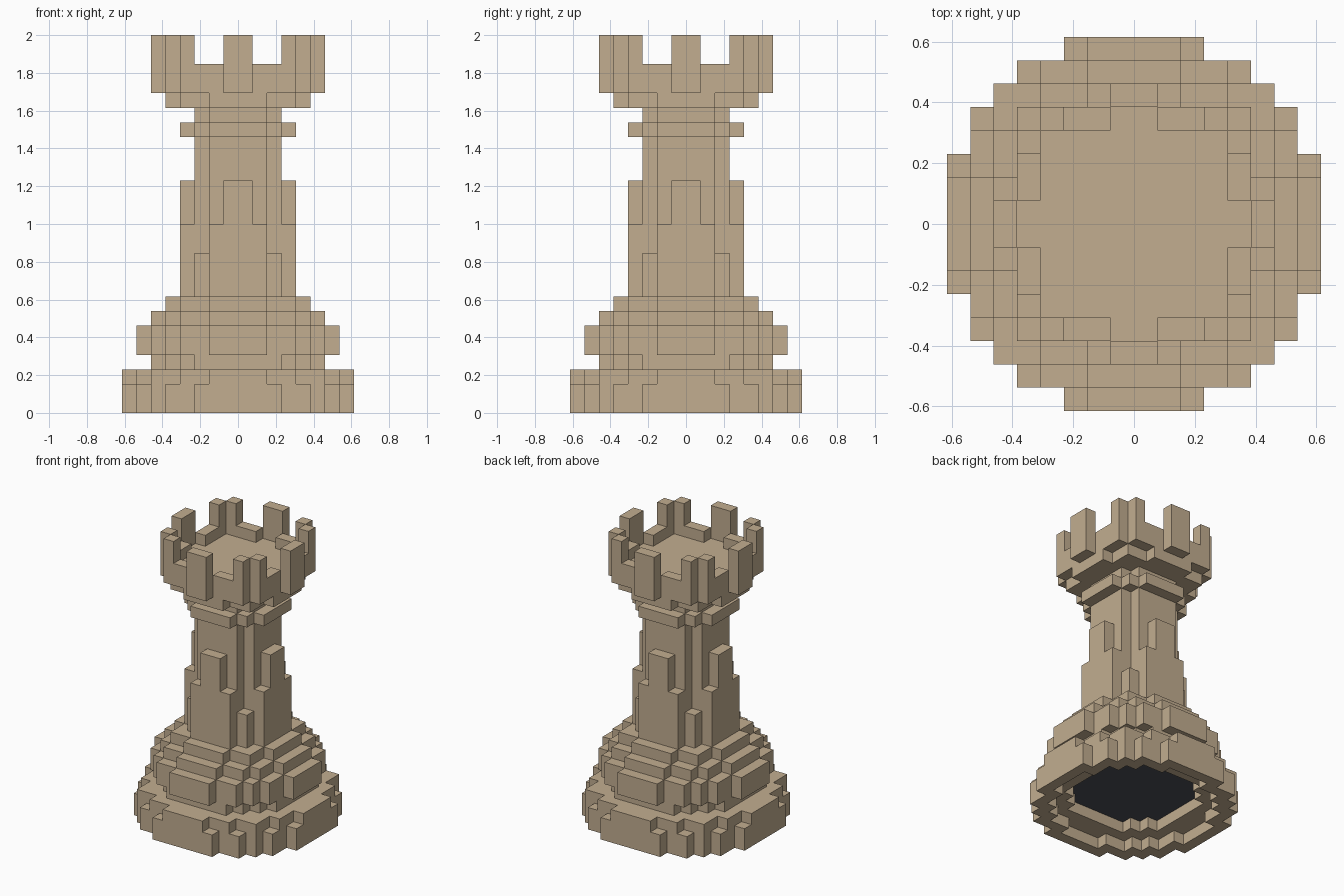
import bpy
import bmesh
from mathutils import Vector

U = 1 / 13  # size of one cube

cube = bpy.data.objects.get("Cube")
if cube:
    bpy.data.objects.remove(cube, do_unlink=True)


def make_material(name, colour):
    mat = bpy.data.materials.new(name)
    mat.use_nodes = True
    mat.diffuse_color = (*colour, 1)
    mat.node_tree.nodes["Principled BSDF"].inputs["Base Color"].default_value = (*colour, 1)
    return mat


tan = make_material("tan stone", (0.54, 0.42, 0.28))
dark = make_material("dark underside", (0.07, 0.077, 0.09))


def disc(widths):
    """Quarter disc of cells: one half width for each row outward from the centre."""
    return {(x, y) for y, w in enumerate(widths) for x in range(w)}


R3 = disc([3, 3, 2])
R4 = disc([4, 4, 3, 2])
R5 = disc([5, 5, 4, 4, 2])
R6 = disc([6, 6, 5, 5, 4, 2])
R6_WIDE = disc([6, 6, 6, 5, 4, 3])
R7 = disc([7, 7, 6, 6, 5, 4, 2])
R8_TRIM = disc([8, 8, 7, 7, 6, 6, 4, 2])
R8 = disc([8, 8, 8, 7, 7, 6, 5, 3])
HOLLOW = disc([5, 5, 5, 4, 3])
CROWN = disc([6, 5, 5, 5, 4, 1])
FLOOR = disc([5, 4, 4, 4, 1])
MERLONS = {(0, 5), (5, 0), (3, 4), (4, 3)}

# Each part is a stack of (quarter plan, number of layers), from the ground up
parts = {
    "base": [(R8 - R7, 1), (R8 - HOLLOW, 1), (R8_TRIM, 1)],
    "stepped_foot": [(R6_WIDE, 1), (R7, 2), (R6, 1), (R5, 1)],
    "tower_shaft": [(R4, 3), (disc([4, 4, 2, 2]) | {(2, 0), (2, 1)}, 2),
                    (disc([4, 3, 2, 1]), 3), (R3, 3)],
    "collar": [(R4, 1), (R3, 1)],
    "crown": [(R5, 1), (CROWN, 1), (CROWN - FLOOR, 1)],
    "battlements": [(MERLONS, 2)],
}

# Mirror every quarter plan into full layers of cells
cells = {}
z = 0
for name, stack in parts.items():
    for plan, count in stack:
        for _ in range(count):
            for x, y in plan:
                for cx in (x, -1 - x):
                    for cy in (y, -1 - y):
                        cells[(cx, cy, z)] = name
            z += 1


def build_part(name):
    """Skin the outside of one part's cells."""
    bm = bmesh.new()
    for cell in [c for c, owner in cells.items() if owner == name]:
        centre = Vector(cell) + Vector((0.5, 0.5, 0.5))
        for axis in range(3):
            for sign in (-1, 1):
                n = Vector((0, 0, 0))
                n[axis] = sign
                if tuple(int(a + b) for a, b in zip(cell, n)) in cells:
                    continue
                s = Vector((0, 0, 0))
                s[(axis + 1) % 3] = 0.5
                t = n.cross(s)
                mid = centre + n / 2
                corners = (mid - s - t, mid + s - t, mid + s + t, mid - s + t)
                face = bm.faces.new([bm.verts.new(p * U) for p in corners])
                # Recessed ceiling under the base
                x, y = (c if c >= 0 else -1 - c for c in cell[:2])
                face.material_index = int(n.z < 0 and cell[2] == 2 and (x, y) in HOLLOW)
    bmesh.ops.remove_doubles(bm, verts=bm.verts, dist=U / 100)
    mesh = bpy.data.meshes.new(name)
    bm.to_mesh(mesh)
    bm.free()
    mesh.materials.append(tan)
    if name == "base":
        mesh.materials.append(dark)
    bpy.context.collection.objects.link(bpy.data.objects.new(name, mesh))


for part_name in parts:
    build_part(part_name)
